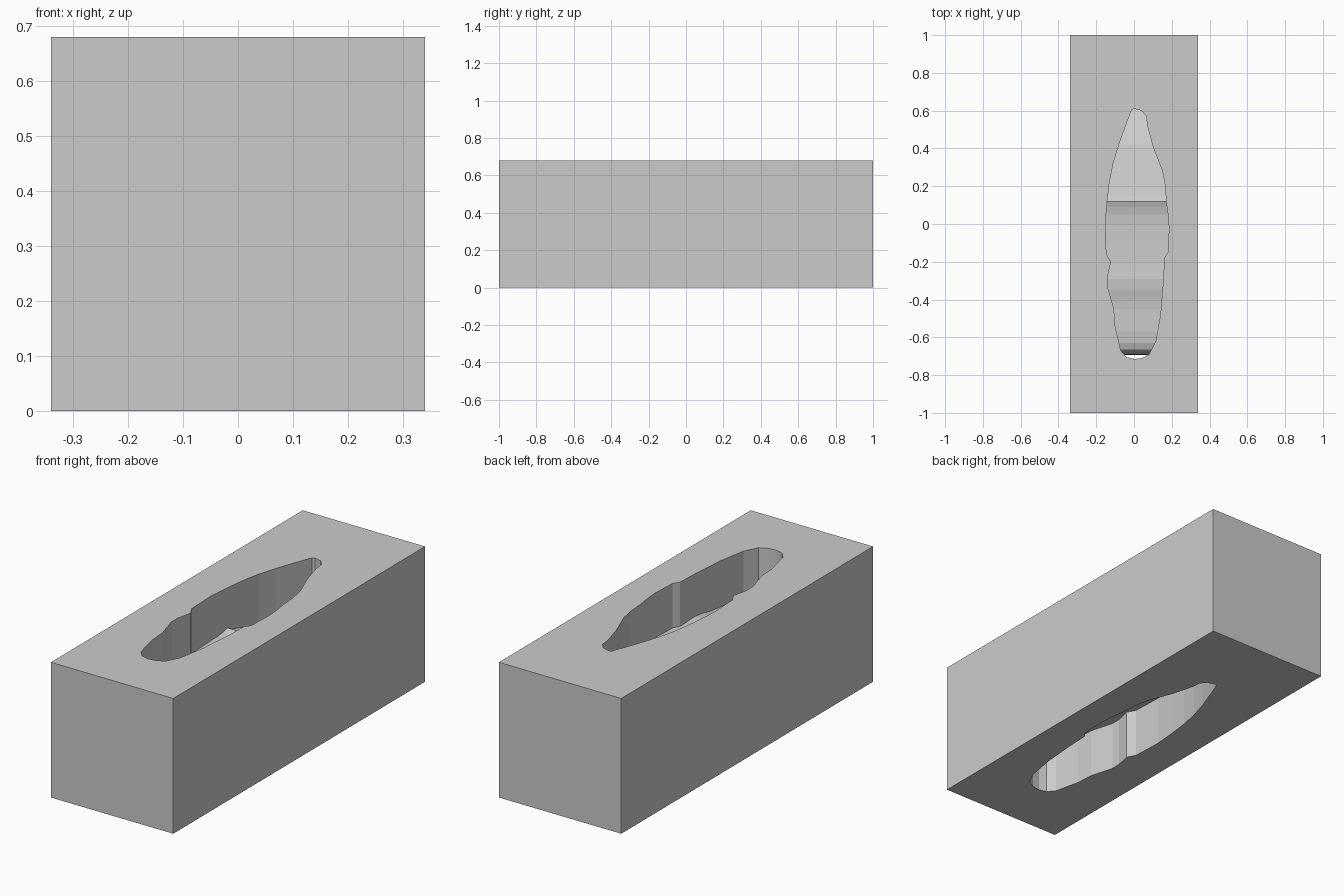
import bpy
import bmesh
from mathutils import Vector

if "Cube" in bpy.data.objects:
    bpy.data.objects.remove(bpy.data.objects["Cube"])


def prism(name, points, direction):
    """Closed solid: polygon swept along a direction."""
    bm = bmesh.new()
    face = bm.faces.new([bm.verts.new(p) for p in points])
    ext = bmesh.ops.extrude_face_region(bm, geom=[face])
    moved = [v for v in ext["geom"] if isinstance(v, bmesh.types.BMVert)]
    bmesh.ops.translate(bm, verts=moved, vec=Vector(direction))
    bmesh.ops.recalc_face_normals(bm, faces=bm.faces)
    mesh = bpy.data.meshes.new(name)
    bm.to_mesh(mesh)
    bm.free()
    obj = bpy.data.objects.new(name, mesh)
    bpy.context.collection.objects.link(obj)
    return obj


def subtract(target, cutter):
    """Boolean difference, applied; the cutter is then removed."""
    mod = target.modifiers.new("cut", "BOOLEAN")
    mod.operation = "DIFFERENCE"
    mod.solver = "EXACT"
    mod.object = cutter
    bpy.context.view_layer.objects.active = target
    bpy.ops.object.modifier_apply(modifier=mod.name)
    bpy.data.objects.remove(cutter)


# Uncut block
block = prism("carved_block", [(-.34, -1, 0), (.34, -1, 0), (.34, 1, 0), (-.34, 1, 0)], (0, 0, .68))

# Plan outline of the pocket, clockwise from the back tip
outline = [(0, .61), (.04, .60), (.065, .57), (.07, .52), (.10, .41), (.15, .28),
           (.165, .2), (.17, .12), (.18, .05), (.185, -.02), (.18, -.15), (.16, -.18),
           (.155, -.3), (.14, -.48), (.115, -.62), (.08, -.69), (.04, -.71), (0, -.715),
           (-.04, -.705), (-.07, -.67), (-.1, -.54), (-.106, -.45), (-.12, -.4),
           (-.14, -.33), (-.14, -.28), (-.122, -.2), (-.146, -.16), (-.152, 0),
           (-.142, .12), (-.13, .22), (-.11, .32), (-.08, .42), (-.04, .53), (-.012, .605)]
pocket = prism("pocket_cutter", [(x, y, -.1) for x, y in outline], (0, 0, .9))

# Side profile of the floor left inside the pocket (y, z)
profile = [(-.69, .25), (-.693, .32), (-.69, .38), (-.68, .41), (-.665, .43), (-.63, .443),
           (-.57, .449), (-.45, .449), (-.40, .453), (-.35, .462), (-.29, .466),
           (-.2, .458), (-.1, .455), (0, .456), (.05, .460), (.09, .468), (.12, .478),
           (.15, .462), (.27, .435), (.42, .40), (.64, .29), (.64, .25)]
web = prism("floor_profile", [(-.3, y, z) for y, z in profile], (.6, 0, 0))

# The floor stays as solid material between the upper and lower pockets
subtract(pocket, web)
subtract(block, pocket)
